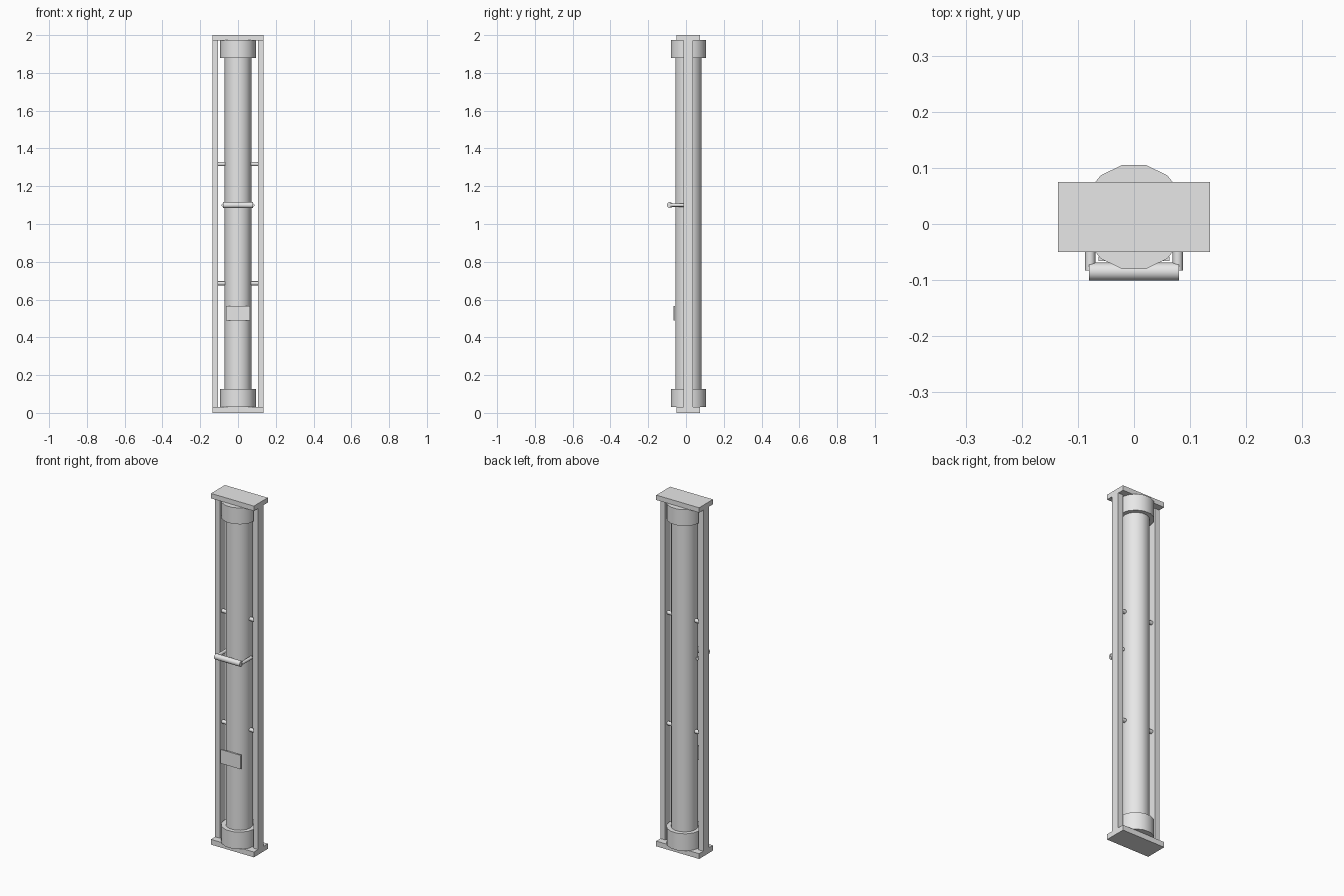
import bpy, math

if "Cube" in bpy.data.objects:
    bpy.data.objects.remove(bpy.data.objects["Cube"])

CY = 0.0125  # centre line of tube and frame
grey = bpy.data.materials.new("light_grey")
grey.diffuse_color = (0.8, 0.8, 0.8, 1)
grey.use_nodes = True
grey.node_tree.nodes["Principled BSDF"].inputs["Base Color"].default_value = grey.diffuse_color


def box(name, lo, hi):
    bpy.ops.mesh.primitive_cube_add(size=1, location=[(a + b) / 2 for a, b in zip(lo, hi)])
    ob = bpy.context.object
    ob.name = name
    ob.scale = [b - a for a, b in zip(lo, hi)]
    bpy.ops.object.transform_apply(location=False, rotation=False, scale=True)
    ob.data.materials.append(grey)
    return ob


def rod(name, loc, r, length, sides, axis="z"):
    rot = {"x": (0, math.pi / 2, 0), "y": (math.pi / 2, 0, 0), "z": (0, 0, 0)}[axis]
    bpy.ops.mesh.primitive_cylinder_add(vertices=sides, radius=r, depth=length,
                                        location=loc, rotation=rot)
    ob = bpy.context.object
    ob.name = name
    ob.data.materials.append(grey)
    bpy.ops.object.shade_smooth_by_angle(angle=math.radians(40))
    return ob


def lamp_tube(name, z0, z1, r):
    # 14 sides, a flat towards the front and corners on the x axis
    ob = rod(name, (0, CY, (z0 + z1) / 2), r, z1 - z0, 14)
    ob.rotation_euler.z = math.pi / 2
    return ob


# Tube and its end collars
lamp_tube("tube", 0.05, 1.95, 0.071)
lamp_tube("bottom_collar", 0.03, 0.127, 0.095)
lamp_tube("top_collar", 1.88, 1.973, 0.095)

# End plates
box("bottom_plate", (-0.135, -0.05, 0), (0.135, 0.075, 0.03))
box("top_plate", (-0.135, -0.05, 1.972), (0.135, 0.075, 2))

for side, s in (("left", -1), ("right", 1)):
    # Side rails
    xs = sorted((s * 0.105, s * 0.135))
    box(side + "_rail", (xs[0], CY - 0.025, 0.03), (xs[1], CY + 0.025, 1.972))
    # Short pins joining tube and rail
    for part, z in (("lower", 0.686), ("upper", 1.317)):
        rod(f"{side}_{part}_pin", (s * 0.086, CY, z), 0.011, 0.044, 12, "x")
    # Handle arms
    rod(side + "_handle_arm", (s * 0.078, -0.036, 1.1), 0.009, 0.094, 12, "y")

# Handle grip
rod("handle_grip", (0, -0.085, 1.1), 0.016, 0.16, 16, "x")

# Blank label plate on the front
box("label_plate", (-0.063, -0.066, 0.488), (0.063, -0.0575, 0.567))
